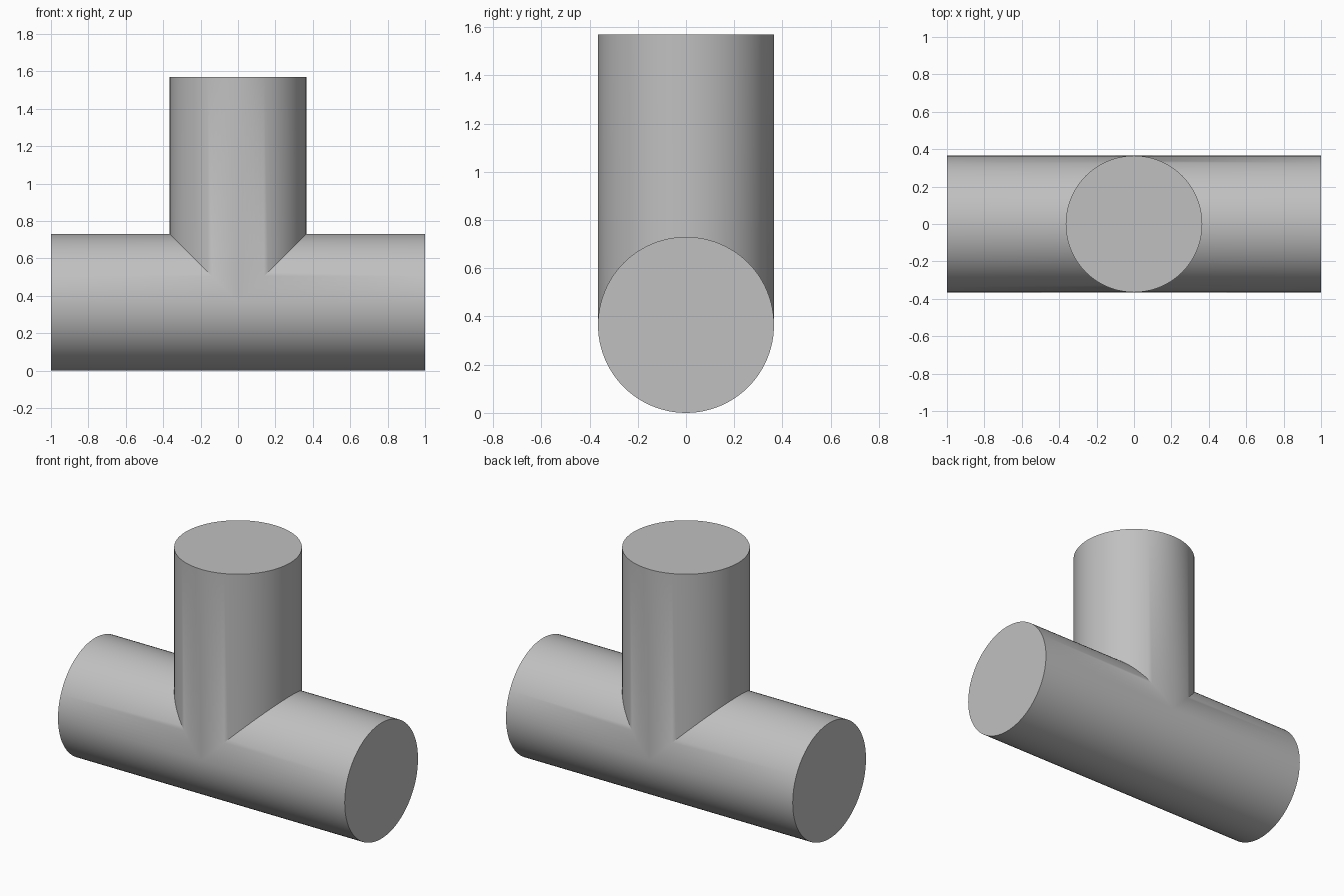
import bpy, bmesh
from math import cos, sin, tau, radians

RADIUS = 0.365
HEIGHT = 1.57
HALF_LENGTH = 1.0
SEGMENTS = 96  # multiple of four, so the three legs share their seam points

cube = bpy.data.objects.get("Cube")
if cube:
    bpy.data.objects.remove(cube, do_unlink=True)

grey = bpy.data.materials.new("plain_grey")
grey.use_nodes = True
colour = (0.53, 0.53, 0.53, 1)
grey.diffuse_color = colour
grey.node_tree.nodes["Principled BSDF"].inputs["Base Color"].default_value = colour

bm = bmesh.new()


def add_leg(outer, inner):
    """Capped pipe leg from its outer rim to its mitred inner rim."""
    angles = [tau * i / SEGMENTS for i in range(SEGMENTS)]
    rims = [[bm.verts.new(rim(RADIUS * cos(a), RADIUS * sin(a))) for a in angles]
            for rim in (outer, inner)]
    for i in range(SEGMENTS):
        j = (i + 1) % SEGMENTS
        bm.faces.new((rims[0][i], rims[0][j], rims[1][j], rims[1][i]))
    bm.faces.new(rims[0])


# Upright branch, its foot mitred at 45 degrees to both sides
add_leg(lambda x, y: (x, y, HEIGHT),
        lambda x, y: (x, y, RADIUS + abs(x)))

# Left and right halves of the horizontal run, notched around the branch
for side in (-1, 1):
    add_leg(lambda z, y: (side * HALF_LENGTH, y, RADIUS + z),
            lambda z, y: (side * max(z, 0), y, RADIUS + z))

# Weld the legs into one closed body
bmesh.ops.remove_doubles(bm, verts=bm.verts, dist=0.0005)
bmesh.ops.recalc_face_normals(bm, faces=bm.faces)
mesh = bpy.data.meshes.new("tee_pipe")
bm.to_mesh(mesh)
bm.free()
mesh.materials.append(grey)

tee = bpy.data.objects.new("tee_pipe", mesh)
bpy.context.collection.objects.link(tee)
bpy.ops.object.select_all(action="DESELECT")
tee.select_set(True)
bpy.context.view_layer.objects.active = tee
bpy.ops.object.shade_smooth_by_angle(angle=radians(30))
